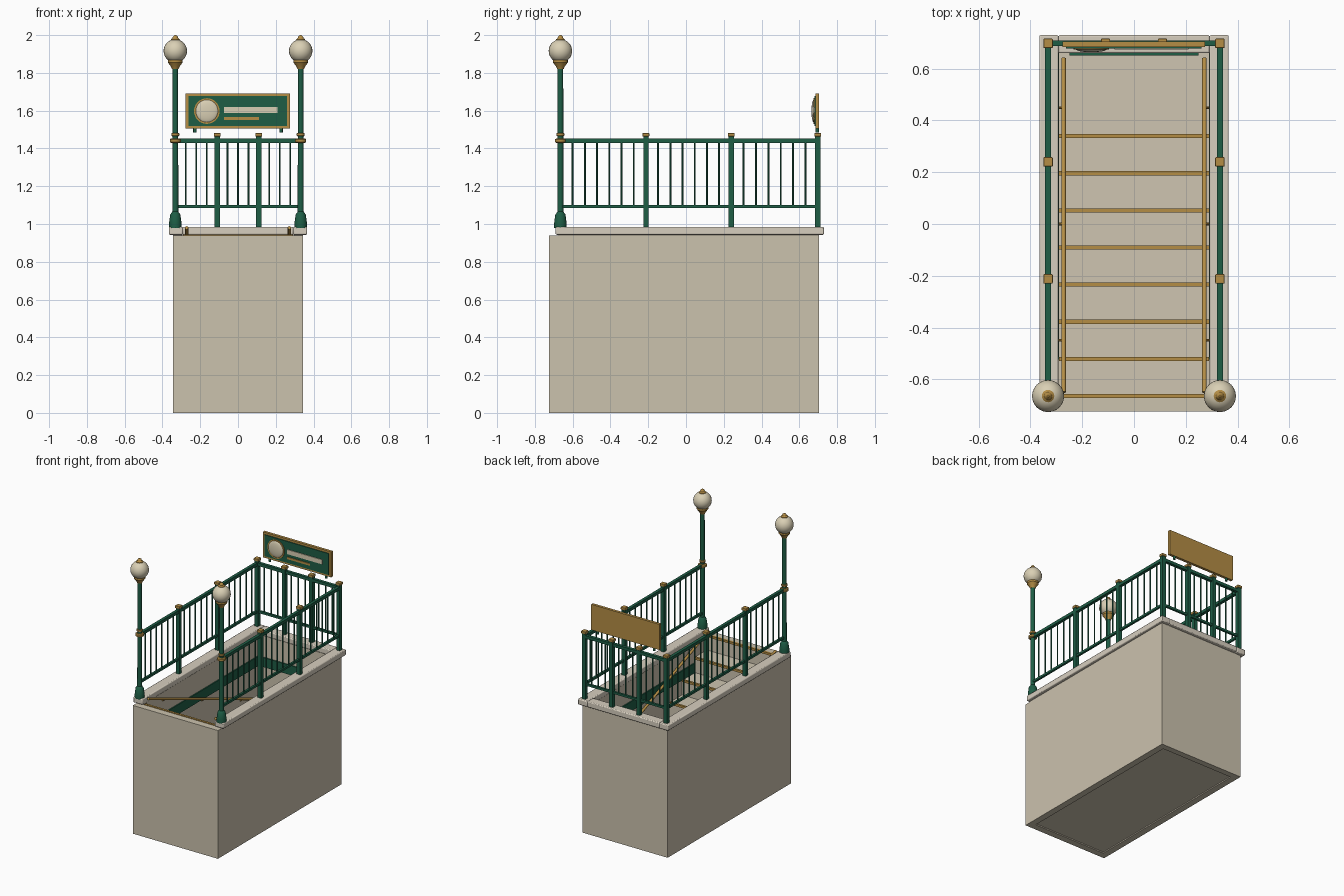
import bpy, bmesh, math
from mathutils import Matrix, Vector

if "Cube" in bpy.data.objects:
    bpy.data.objects.remove(bpy.data.objects["Cube"])


def material(name, rgb):
    m = bpy.data.materials.new(name)
    m.diffuse_color = (*rgb, 1)
    m.use_nodes = True
    m.node_tree.nodes["Principled BSDF"].inputs["Base Color"].default_value = m.diffuse_color
    return m


WALL = material("warm stone", (0.60, 0.54, 0.42))
COPING = material("pale stone", (0.68, 0.62, 0.52))
STEP = material("step stone", (0.62, 0.56, 0.44))
GREEN = material("dark green paint", (0.013, 0.11, 0.06))
GOLD = material("aged brass", (0.46, 0.27, 0.06))
CREAM = material("cream glass", (0.70, 0.63, 0.46))


def box(bm, x0, x1, y0, y1, z0, z1):
    size = Matrix.Diagonal((x1 - x0, y1 - y0, z1 - z0, 1))
    mid = Matrix.Translation(((x0 + x1) / 2, (y0 + y1) / 2, (z0 + z1) / 2))
    bmesh.ops.create_cube(bm, size=1, matrix=mid @ size)


def post(bm, x, y, half, z0, z1):
    box(bm, x - half, x + half, y - half, y + half, z0, z1)


def rod(bm, a, b, r, r2=None, sides=12):
    a, b = Vector(a), Vector(b)
    d = b - a
    m = Matrix.Translation((a + b) / 2) @ d.to_track_quat('Z', 'Y').to_matrix().to_4x4()
    bmesh.ops.create_cone(bm, cap_ends=True, segments=sides, radius1=r,
                          radius2=r if r2 is None else r2, depth=d.length, matrix=m)


def lathe(bm, x, y, profile, sides=20):
    """Spin (radius, z) points around a vertical axis."""
    rings = [[bm.verts.new((x + r * math.cos(2 * math.pi * i / sides),
                            y + r * math.sin(2 * math.pi * i / sides), z))
              for i in range(sides)] for r, z in profile]
    for lo, hi in zip(rings, rings[1:]):
        for i in range(sides):
            j = (i + 1) % sides
            bm.faces.new((lo[i], lo[j], hi[j], hi[i]))
    bm.faces.new(rings[0][::-1])
    bm.faces.new(rings[-1])


def finish(bm, name, mat, bevel=0, smooth=True):
    me = bpy.data.meshes.new(name)
    bm.to_mesh(me)
    bm.free()
    me.materials.append(mat)
    ob = bpy.data.objects.new(name, me)
    bpy.context.collection.objects.link(ob)
    if bevel:
        mod = ob.modifiers.new("bevel", 'BEVEL')
        mod.width, mod.segments = bevel, 2
    if smooth:
        bpy.ops.object.select_all(action='DESELECT')
        ob.select_set(True)
        bpy.context.view_layer.objects.active = ob
        bpy.ops.object.shade_smooth_by_angle(angle=math.radians(35))
    return ob


SIDES = (-1, 1)

# Stairwell walls
bm = bmesh.new()
for s in SIDES:
    x0, x1 = sorted((s * 0.297, s * 0.345))
    box(bm, x0, x1, -0.675, 0.66, 0, 0.945)
box(bm, -0.345, 0.345, -0.725, -0.675, 0, 0.94)
box(bm, -0.345, 0.345, 0.66, 0.705, 0, 0.945)
finish(bm, "stairwell_walls", WALL, smooth=False)

# Coping on the sides and back
bm = bmesh.new()
for s in SIDES:
    x0, x1 = sorted((s * 0.292, s * 0.366))
    box(bm, x0, x1, -0.69, 0.73, 0.943, 0.985)
box(bm, -0.292, 0.292, 0.66, 0.73, 0.943, 0.985)
finish(bm, "wall_coping", COPING, bevel=0.006)

# Solid steps going down to a landing at the back
RISE, RUN, EDGE, LANDING = 0.11, 0.1436, 0.34, 0.06
steps, nosing = bmesh.new(), bmesh.new()
box(steps, -0.297, 0.297, EDGE, 0.66, 0.008, LANDING)
for k in range(8):
    y, z = EDGE - k * RUN, LANDING + (k + 1) * RISE
    box(steps, -0.297, 0.297, max(y - RUN, -0.675), y, 0.008, z - 0.002)
    box(nosing, -0.29, 0.29, y - 0.008, y + 0.008, z - 0.012, z + 0.004)
finish(steps, "steps", STEP, smooth=False)
finish(nosing, "step_nosings", GOLD, smooth=False)

# Green tile band on the inner walls
bm = bmesh.new()
for s in SIDES:
    x0, x1 = sorted((s * 0.289, s * 0.298))
    box(bm, x0, x1, -0.53, 0.66, 0.72, 0.79)
box(bm, -0.25, 0.25, 0.652, 0.661, 0.72, 0.79)
finish(bm, "tile_band", GREEN, smooth=False)

# Sloping handrails
bm = bmesh.new()
for s in SIDES:
    rod(bm, (s * 0.272, -0.65, 0.98), (s * 0.272, 0.64, 0.485), 0.009)
    for y, z in ((-0.45, 0.903), (0.0, 0.731), (0.45, 0.558)):
        rod(bm, (s * 0.272, y, z), (s * 0.298, y, z - 0.02), 0.005, sides=8)
finish(bm, "handrails", GOLD)

# Railing: posts, caps, rails and balusters
RX, RY = 0.332, 0.698
POST_Y = (-0.665, -0.212, 0.24, RY)
POST_X = (-RX, -0.11, 0.11, RX)
posts, caps, rails, bars = (bmesh.new() for _ in range(4))
spots = [(s * RX, y) for s in SIDES for y in POST_Y[1:]] + [(x, RY) for x in POST_X[1:3]]
for x, y in spots:
    post(posts, x, y, 0.014, 0.983, 1.463)
    post(caps, x, y, 0.018, 1.463, 1.482)
for z in (1.092, 1.441):
    h = 0.008 if z < 1.2 else 0.011
    for s in SIDES:
        box(rails, s * RX - h, s * RX + h, -0.665, RY, z - h, z + h)
    box(rails, -RX, RX, RY - h, RY + h, z - h, z + h)


def spaced(stops, count):
    for a, b in zip(stops, stops[1:]):
        for i in range(1, count + 1):
            yield a + (b - a) * i / (count + 1)


for y in spaced(POST_Y, 6):
    for s in SIDES:
        rod(bars, (s * RX, y, 1.09), (s * RX, y, 1.44), 0.005, sides=8)
for x in spaced(POST_X, 3):
    rod(bars, (x, RY, 1.09), (x, RY, 1.44), 0.005, sides=8)
finish(posts, "railing_posts", GREEN, smooth=False)
finish(caps, "railing_post_caps", GOLD, bevel=0.003)
finish(rails, "railing_rails", GREEN, smooth=False)
finish(bars, "railing_balusters", GREEN)

# Lamp posts at the front corners
poles, brass, globes = (bmesh.new() for _ in range(3))
for s in SIDES:
    x, y = s * RX, -0.665
    lathe(poles, x, y, [(0.033, 0.98), (0.033, 1.005), (0.027, 1.05), (0.021, 1.058),
                        (0.016, 1.065), (0.015, 1.83)])
    lathe(brass, x, y, [(0.022, 1.43), (0.029, 1.434), (0.029, 1.448), (0.022, 1.453)])
    lathe(brass, x, y, [(0.018, 1.465), (0.021, 1.469), (0.021, 1.479), (0.018, 1.482)])
    lathe(brass, x, y, [(0.017, 1.82), (0.024, 1.835), (0.039, 1.855), (0.039, 1.868)])
    lathe(brass, x, y, [(0.024, 1.968), (0.024, 1.977), (0.015, 1.984), (0.013, 1.992), (0.004, 2.0)])
    bmesh.ops.create_uvsphere(globes, u_segments=24, v_segments=16, radius=0.062,
                              matrix=Matrix.Translation((x, y, 1.916)))
finish(poles, "lamp_posts", GREEN)
finish(brass, "lamp_brass_fittings", GOLD)
finish(globes, "lamp_globes", CREAM)

# Sign above the back railing
bm = bmesh.new()
box(bm, -0.277, 0.275, 0.685, 0.705, 1.505, 1.692)
rod(bm, (-0.165, 0.686, 1.598), (-0.165, 0.674, 1.598), 0.068, sides=32)
box(bm, -0.075, 0.11, 0.674, 0.681, 1.55, 1.566)
finish(bm, "sign_frame_and_trim", GOLD)
bm = bmesh.new()
box(bm, -0.262, 0.26, 0.679, 0.686, 1.52, 1.677)
for s in SIDES:
    rod(bm, (s * 0.228, 0.695, 1.484), (s * 0.228, 0.695, 1.51), 0.009)
finish(bm, "sign_panel", GREEN)
bm = bmesh.new()
box(bm, -0.075, 0.21, 0.674, 0.681, 1.587, 1.62)
bmesh.ops.create_uvsphere(bm, u_segments=24, v_segments=16, radius=0.06,
                          matrix=Matrix.Translation((-0.165, 0.676, 1.598))
                          @ Matrix.Diagonal((1, 0.2, 1, 1)))
finish(bm, "sign_disc_and_bar", CREAM)
